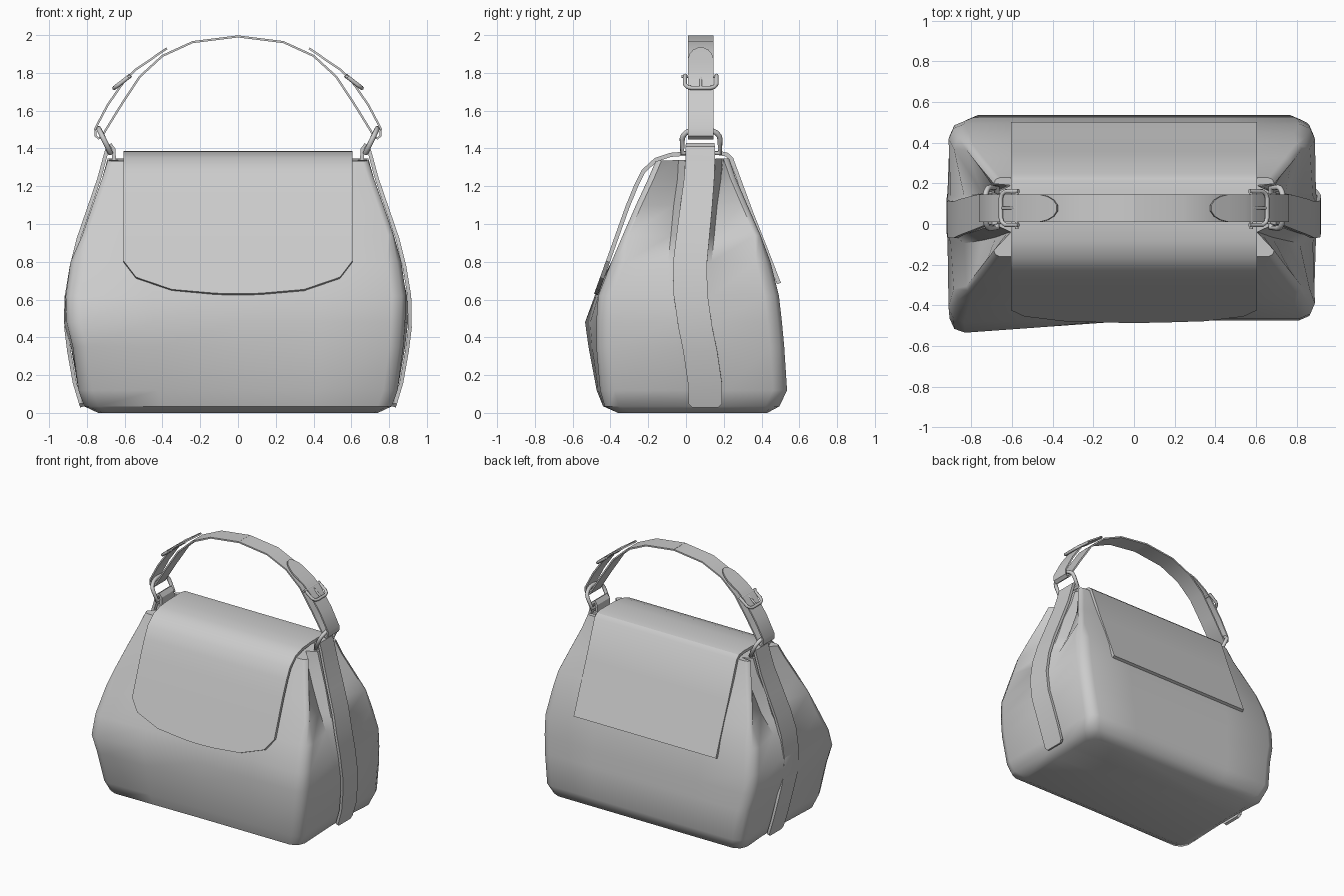
import bpy, bmesh, math
from mathutils import Vector

if "Cube" in bpy.data.objects:
    bpy.data.objects.remove(bpy.data.objects["Cube"])


def make(name, verts, faces, thick=0, angle=40):
    me = bpy.data.meshes.new(name)
    me.from_pydata(verts, [], faces)
    bm = bmesh.new()
    bm.from_mesh(me)
    bmesh.ops.recalc_face_normals(bm, faces=bm.faces)
    bm.to_mesh(me)
    bm.free()
    ob = bpy.data.objects.new(name, me)
    bpy.context.collection.objects.link(ob)
    bpy.ops.object.select_all(action='DESELECT')
    ob.select_set(True)
    bpy.context.view_layer.objects.active = ob
    if thick:
        mod = ob.modifiers.new("thickness", 'SOLIDIFY')
        mod.thickness, mod.offset = thick, 0
        bpy.ops.object.modifier_apply(modifier=mod.name)
    bpy.ops.object.shade_smooth_by_angle(angle=math.radians(angle))
    return ob


def grid_faces(rows, cols, wrap=False):
    n = cols if wrap else cols - 1
    return [(r * cols + c, r * cols + (c + 1) % cols,
             (r + 1) * cols + (c + 1) % cols, (r + 1) * cols + c)
            for r in range(rows - 1) for c in range(n)]


def ribbon(name, pts, side, thick):
    # pts: x, z, centre y, half width
    verts = [(side * x, y + k * w, z) for x, z, y, w in pts for k in (-1, 1)]
    return make(name, verts, grid_faces(len(pts), 2), thick, 30)


def tube(name, pts, radius, cyclic=False):
    cu = bpy.data.curves.new(name, 'CURVE')
    cu.dimensions = '3D'
    cu.bevel_depth, cu.bevel_resolution, cu.use_fill_caps = radius, 2, True
    sp = cu.splines.new('POLY')
    sp.points.add(len(pts) - 1)
    for p, co in zip(sp.points, pts):
        p.co = (*co, 1)
    sp.use_cyclic_u = cyclic
    ob = bpy.data.objects.new(name, cu)
    bpy.context.collection.objects.link(ob)
    return ob


# Body: lofted sections (z, edge x, front y, back y, gusset x, gusset y, fold depth, front-left bulge)
sections = [
    (0.00, .74, -.36, .43, .74, .10, 0, 0),
    (0.035, .815, -.43, .495, .80, .10, 0, .01),
    (0.12, .845, -.455, .535, .835, .10, 0, .02),
    (0.35, .875, -.475, .52, .885, .07, 0, .045),
    (0.48, .885, -.475, .508, .90, .04, .005, .065),
    (0.62, .89, -.465, .492, .895, .025, .015, .02),
    (0.80, .865, -.395, .447, .855, .02, .04, 0),
    (0.94, .825, -.335, .395, .81, .035, .065, 0),
    (1.10, .77, -.265, .325, .765, .05, .085, 0),
    (1.24, .72, -.20, .265, .71, .07, .085, 0),
    (1.34, .69, -.16, .228, .68, .075, .075, 0),
]
verts = []
for z, xe, yf, yb, xg, yg, fold, bulge in sections:
    r = .075 if z < .9 else .03
    half = [(xe * .5, yf), (xe - r, yf), (xe - .3 * r, yf + .3 * r), (xe, yf + r),
            (xg - fold, yg - .115), (xg, yg - .08), (xg, yg + .08),
            (xg - fold, yg + .115), (xe, yb - r), (xe - .3 * r, yb - .3 * r),
            (xe - r, yb), (xe * .5, yb)]
    ring = [(0, yf)] + half + [(0, yb)] + [(-x, y) for x, y in reversed(half)]
    for x, y in ring:
        if x < 0 and y < -.1:
            y -= bulge * min(1, -x / xe)
        if x < 0 and .4 < z < .9:
            x *= 1.025
        verts.append((x, y, z + (.035 * y if z > 1.3 else 0)))
n = len(ring)
faces = grid_faces(len(sections), n, True)
faces += [tuple(range(n)), tuple(range(n * (len(sections) - 1), n * len(sections)))]
make("bag_body", verts, faces, angle=45)

# Flap: side profile swept in x, with a curved front edge
profile = [(.492, .685), (.43, .845), (.345, 1.06), (.24, 1.345), (.215, 1.368), (.17, 1.376),
           (.02, 1.374), (-.08, 1.366), (-.16, 1.34), (-.225, 1.28), (-.265, 1.20),
           (-.31, 1.09), (-.385, .88)]
edge = [(.605, .80), (.54, .715), (.35, .65), (.12, .63), (0, .627)]
cols = [(-x, z) for x, z in edge] + [(x, z) for x, z in reversed(edge[:-1])]
verts = [(x, y, z) for y, z in profile for x, _ in cols]
verts += [(x, -.385 - (.88 - z) * .36, z) for x, z in cols]
make("flap", verts, grid_faces(len(profile) + 1, len(cols)), .022, 30)

# Handle arch between the two inner ring loops, folded back outside as buckled tabs
half = [(.24, 1.963), (.40, 1.89), (.52, 1.78), (.625, 1.62), (.722, 1.462)]
for side, label in ((1, "right"), (-1, "left")):
    loop = [(0, 1.993)] + half + [(.738, 1.452), (.755, 1.467), (.756, 1.505), (.69, 1.63),
                                  (.60, 1.76), (.545, 1.815), (.46, 1.872)]
    pts = [(x, z, .078, .067) for x, z in loop]
    pts += [(.425, 1.898, .078, .058), (.395, 1.918, .078, .04), (.377, 1.93, .078, .014)]
    ribbon("handle_strap_" + label, pts, side, .011)

    # Side strap running down the gusset, looped over the ring bar
    pts = [(.655, 1.30, .075, .075), (.658, 1.395, .075, .075), (.672, 1.418, .075, .075),
           (.69, 1.405, .075, .078), (.708, 1.34, .075, .078), (.735, 1.24, .07, .08),
           (.79, 1.08, .053, .085), (.845, .92, .035, .088), (.88, .78, .02, .09),
           (.907, .62, .025, .09), (.91, .45, .05, .09), (.895, .33, .075, .09),
           (.865, .16, .10, .09), (.832, .05, .102, .088), (.826, .032, .102, .07)]
    ribbon("side_strap_" + label, pts, side, .02)

    # D-shaped ring
    arch = [(-.02, 0)] + [(.08 - .1 * math.cos(a), .075 + .055 * math.sin(a))
                          for a in [math.pi * i / 10 for i in range(11)]] + [(.18, 0)]
    tube("ring_" + label, [(side * (.675 + t * .48), y, 1.375 + t) for y, t in arch], .014, True)

    # Buckle frame, bar and prong in the plane of the tab
    base, along = Vector((.655, 0, 1.72)), Vector((-.79, 0, .61))

    def on_tab(u, y):
        p = base + along * u
        return (side * p.x, y, p.z)
    frame = [(.11, -.005), (.03, -.005), (.008, .008), (0, .03), (0, .126),
             (.008, .148), (.03, .161), (.11, .161)]
    tube("buckle_frame_" + label, [on_tab(u, y) for u, y in frame], .011)
    tube("buckle_bar_" + label, [on_tab(.1, -.025), on_tab(.1, .165)], .009)
    tube("buckle_prong_" + label, [on_tab(.1, .078), on_tab(0, .078)], .007)
